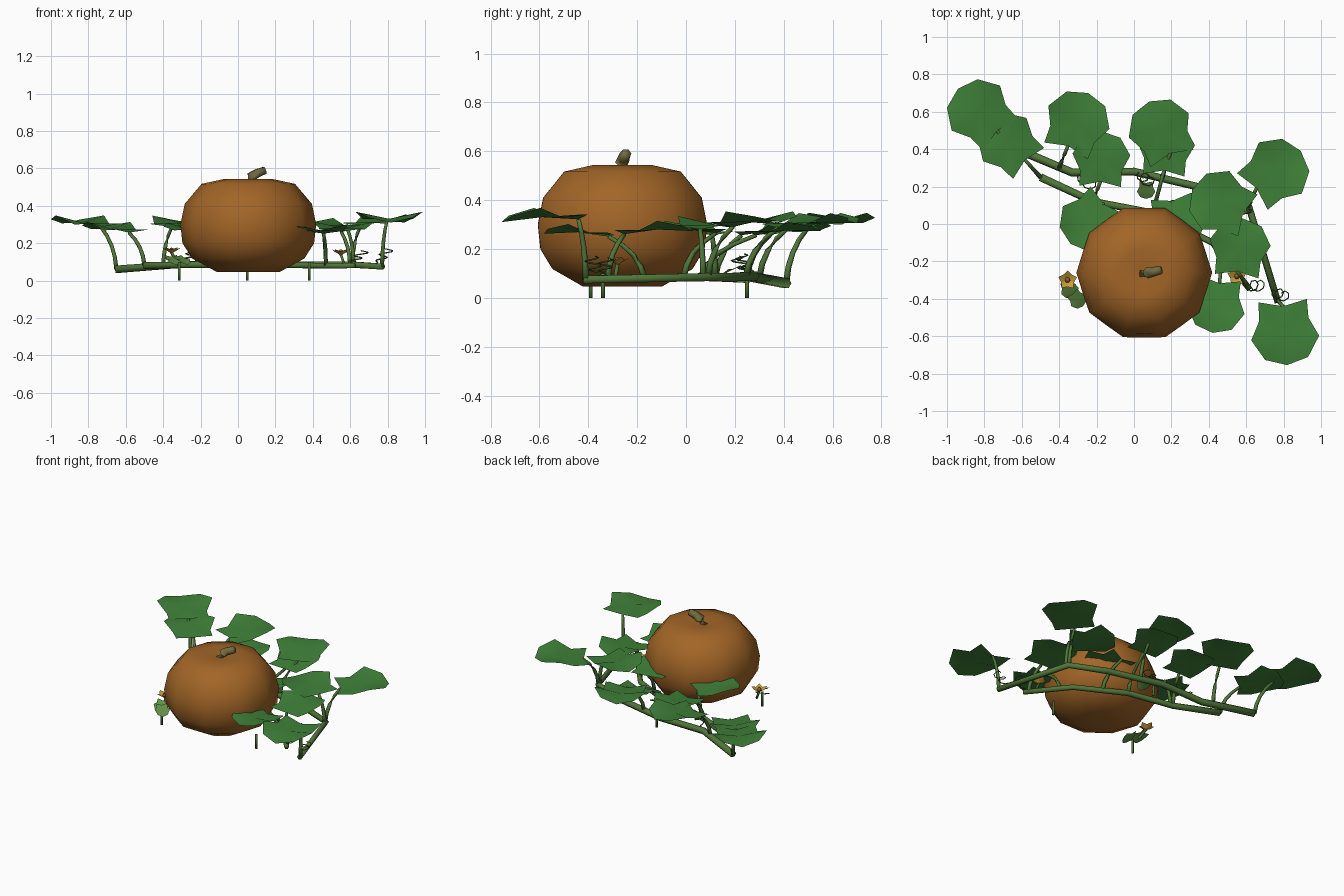
import bpy, bmesh, math
from math import sin, cos, pi, radians
from mathutils import Vector

if "Cube" in bpy.data.objects:
    bpy.data.objects.remove(bpy.data.objects["Cube"])


def mat(name, c):
    m = bpy.data.materials.new(name)
    m.diffuse_color = (*c, 1)
    m.use_nodes = True
    m.node_tree.nodes["Principled BSDF"].inputs["Base Color"].default_value = m.diffuse_color
    return m


ORANGE = mat("rind", (0.36, 0.13, 0.02))
LEAF = mat("leaf_green", (0.05, 0.22, 0.04))
VINE = mat("vine_green", (0.08, 0.18, 0.04))
STEM = mat("stem_green", (0.17, 0.15, 0.05))
YOUNG = mat("young_green", (0.12, 0.28, 0.06))
PETAL = mat("petal", (0.6, 0.34, 0.05))
HEART = mat("flower_heart", (0.3, 0.12, 0.02))


def mesh(name, verts, faces, m, smooth=True):
    me = bpy.data.meshes.new(name)
    me.from_pydata([tuple(v) for v in verts], [], faces)
    bm = bmesh.new()
    bm.from_mesh(me)
    bmesh.ops.recalc_face_normals(bm, faces=bm.faces)
    bm.to_mesh(me)
    bm.free()
    ob = bpy.data.objects.new(name, me)
    bpy.context.collection.objects.link(ob)
    me.materials.append(m)
    for p in me.polygons:
        p.use_smooth = smooth
    return ob


def tube(name, pts, radii, m, n=6):
    """Tapered tube swept along a list of points."""
    pts = [Vector(p) for p in pts]
    verts, faces = [], []
    for i, p in enumerate(pts):
        t = (pts[min(i + 1, len(pts) - 1)] - pts[max(i - 1, 0)]).normalized()
        ref = Vector((0, 0, 1)) if abs(t.z) < 0.8 else Vector((1, 0, 0))
        a = t.cross(ref).normalized()
        b = t.cross(a)
        r = radii[0] + (radii[1] - radii[0]) * i / (len(pts) - 1)
        verts += [p + r * (cos(2 * pi * k / n) * a + sin(2 * pi * k / n) * b) for k in range(n)]
    for i in range(len(pts) - 1):
        for k in range(n):
            l = (k + 1) % n
            faces.append((i * n + k, i * n + l, (i + 1) * n + l, (i + 1) * n + k))
    faces += [tuple(range(n)), tuple(range((len(pts) - 1) * n, len(pts) * n))]
    return mesh(name, verts, faces, m)


def lathe(name, prof, center, n, m, rib=1.0):
    """Revolved profile; every second column is pulled in to form ribs."""
    cx, cy, cz = center
    verts, faces = [], []
    for r, z in prof:
        for k in range(n):
            a = 2 * pi * k / n
            q = r * (rib if k % 2 else 1)
            verts.append((cx + q * cos(a), cy + q * sin(a), cz + z))
    rows = len(prof)
    for i in range(rows - 1):
        for k in range(n):
            l = (k + 1) % n
            faces.append((i * n + k, i * n + l, (i + 1) * n + l, (i + 1) * n + k))
    faces += [tuple(range(n)), tuple(range((rows - 1) * n, rows * n))]
    return mesh(name, verts, faces, m)


# Pumpkin body and bent stem
lathe("pumpkin", [(0.04, 0.05), (0.17, 0.047), (0.3, 0.118), (0.352, 0.2), (0.363, 0.3),
                  (0.34, 0.41), (0.25, 0.517), (0.13, 0.543), (0.03, 0.525)],
      (0.055, -0.26, 0), 20, ORANGE, 0.955)
tube("pumpkin_stem", [(0.055, -0.265, 0.515), (0.07, -0.262, 0.555), (0.105, -0.255, 0.575),
                      (0.145, -0.245, 0.59)], (0.033, 0.022), STEM)

# Two creeping vines
tube("outer_vine", [(-0.65, 0.41, 0.06), (-0.33, 0.275, 0.085), (0, 0.28, 0.09), (0.38, 0.19, 0.085),
                    (0.615, 0.09, 0.085), (0.77, -0.42, 0.075)], (0.023, 0.018), VINE)
tube("inner_vine", [(-0.5, 0.25, 0.08), (-0.22, 0.12, 0.085), (0.1, 0.06, 0.085), (0.42, -0.1, 0.08),
                    (0.62, -0.35, 0.08)], (0.021, 0.016), VINE)

# Leaf outline: along axis, half width, lift
HALF = [(-0.01, 0.13, 0.02), (0.09, 0.132, 0.008), (0.19, 0.182, 0.05), (0.3, 0.115, 0.02)]


def leaf(name, base, ang, s, z, slope, m=LEAF):
    d = Vector((cos(radians(ang)), sin(radians(ang)), 0))
    p = Vector((-d.y, d.x, 0))
    up = Vector((0, 0, 1))
    o = Vector((*base, z))
    loop = [(0.02, 0, 0)] + HALF + [(0.335, 0, -0.005)] + [(u, -v, w) for u, v, w in HALF[::-1]]
    ring = [o + s * (u * d + v * p + (w + slope * u) * up) for u, v, w in loop]
    mid = o + s * (0.17 * d + (0.012 + slope * 0.17) * up)
    n = len(ring)
    mesh(name, ring + [mid], [(k, (k + 1) % n, n) for k in range(n)], m)
    return ring[0]


# Leaves with their curved stalks: base, heading, scale, height, slope, root on the vine
LEAVES = [
    ((-0.72, 0.485), 133, 0.97, 0.285, 0.08, (-0.65, 0.41, 0.06)),
    ((-0.36, 0.40), 69, 0.96, 0.285, 0.08, (-0.4, 0.3, 0.08)),
    ((0.2, 0.36), 112, 0.95, 0.285, 0.08, (0.15, 0.245, 0.085)),
    ((0.64, 0.18), 40, 0.98, 0.29, 0.08, (0.61, 0.09, 0.085)),
    ((0.795, -0.42), -86, 1.0, 0.322, -0.02, (0.77, -0.41, 0.075)),
    ((0.6, 0.05), 155, 0.95, 0.28, 0.04, (0.62, 0.07, 0.085)),
    ((-0.57, 0.33), 135, 0.9, 0.255, 0.08, (-0.5, 0.25, 0.08)),
    ((-0.18, 0.21), 88, 0.85, 0.255, 0.08, (-0.22, 0.12, 0.085)),
    ((0.16, 0.27), 86, 0.85, 0.255, 0.08, (0.1, 0.06, 0.085)),
    ((0.55, -0.27), 84, 0.9, 0.26, 0.06, (0.6, -0.32, 0.08)),
    ((0.46, -0.3), -98, 0.85, 0.25, 0.06, (0.47, -0.17, 0.08)),
    ((-0.15, 0.12), -130, 0.88, 0.255, 0.06, (-0.2, 0.12, 0.085)),
    ((0.2, 0.14), -80, 0.85, 0.265, 0.04, (0.25, -0.01, 0.085)),
]
for i, (base, ang, s, z, slope, root) in enumerate(LEAVES):
    e = leaf(f"leaf_{i}", base, ang, s, z, slope)
    r = Vector(root)
    c = Vector((r.x + 0.1 * (e.x - r.x), r.y + 0.1 * (e.y - r.y), r.z + 0.6 * (e.z - r.z)))
    pts = [(1 - t) ** 2 * r + 2 * t * (1 - t) * c + t * t * e for t in (0, 0.25, 0.5, 0.75, 1)]
    tube(f"leaf_stalk_{i}", pts, (0.013, 0.009), VINE)


# Flower: notched five-point cup with a dark heart
def flower(i, c, r=0.052):
    c = Vector(c)
    verts = [c - Vector((0, 0, 0.02))]
    for k in range(10):
        q = r if k % 2 == 0 else r * 0.7
        a = 2 * pi * k / 10 + 0.3
        verts.append(c + Vector((q * cos(a), q * sin(a), 0.012 if k % 2 == 0 else 0)))
    mesh(f"flower_{i}", verts, [(0, k + 1, (k + 1) % 10 + 1) for k in range(10)], PETAL, False)
    lathe(f"flower_heart_{i}", [(0.008, -0.02), (0.015, -0.005), (0.006, 0.01)], c, 6, HEART)


flower(0, (-0.355, -0.3, 0.165))
flower(1, (0.55, -0.28, 0.155))
for i, (a, b) in enumerate([((-0.315, -0.33, 0.08), (-0.355, -0.3, 0.15)),
                            ((0.57, -0.29, 0.08), (0.55, -0.28, 0.14))]):
    tube(f"flower_stalk_{i}", [a, b], (0.008, 0.008), VINE)

# Thin ground roots and small young leaves beside them
for i, (x, y) in enumerate([(-0.315, -0.39), (0.38, -0.34), (0.05, 0.25)]):
    tube(f"root_{i}", [(x, y, 0), (x, y, 0.05), (x, y, 0.1)], (0.008, 0.008), VINE)
for i, (x, y, ang) in enumerate([(-0.33, -0.37, -50), (-0.36, -0.31, -70), (0.065, 0.225, -90)]):
    leaf(f"young_leaf_{i}", (x, y), ang, 0.27, 0.13, -0.5, YOUNG)

# Coiled tendrils
for i, (a, b) in enumerate([((0.6, -0.33, 0.09), (0.68, -0.33, 0.16)), ((0.74, -0.36, 0.09), (0.81, -0.39, 0.17)),
                            ((0.02, 0.27, 0.1), (0.09, 0.22, 0.18)), ((-0.3, 0.26, 0.1), (-0.22, 0.2, 0.17))]):
    a, b = Vector(a), Vector(b)
    pts = []
    for k in range(17):
        t = k / 16
        r = 0.03 * min(1, 3 * t)
        pts.append(a.lerp(b, t) + Vector((r * cos(t * 15), r * sin(t * 15), 0)))
    tube(f"tendril_{i}", pts, (0.004, 0.003), VINE, 4)
